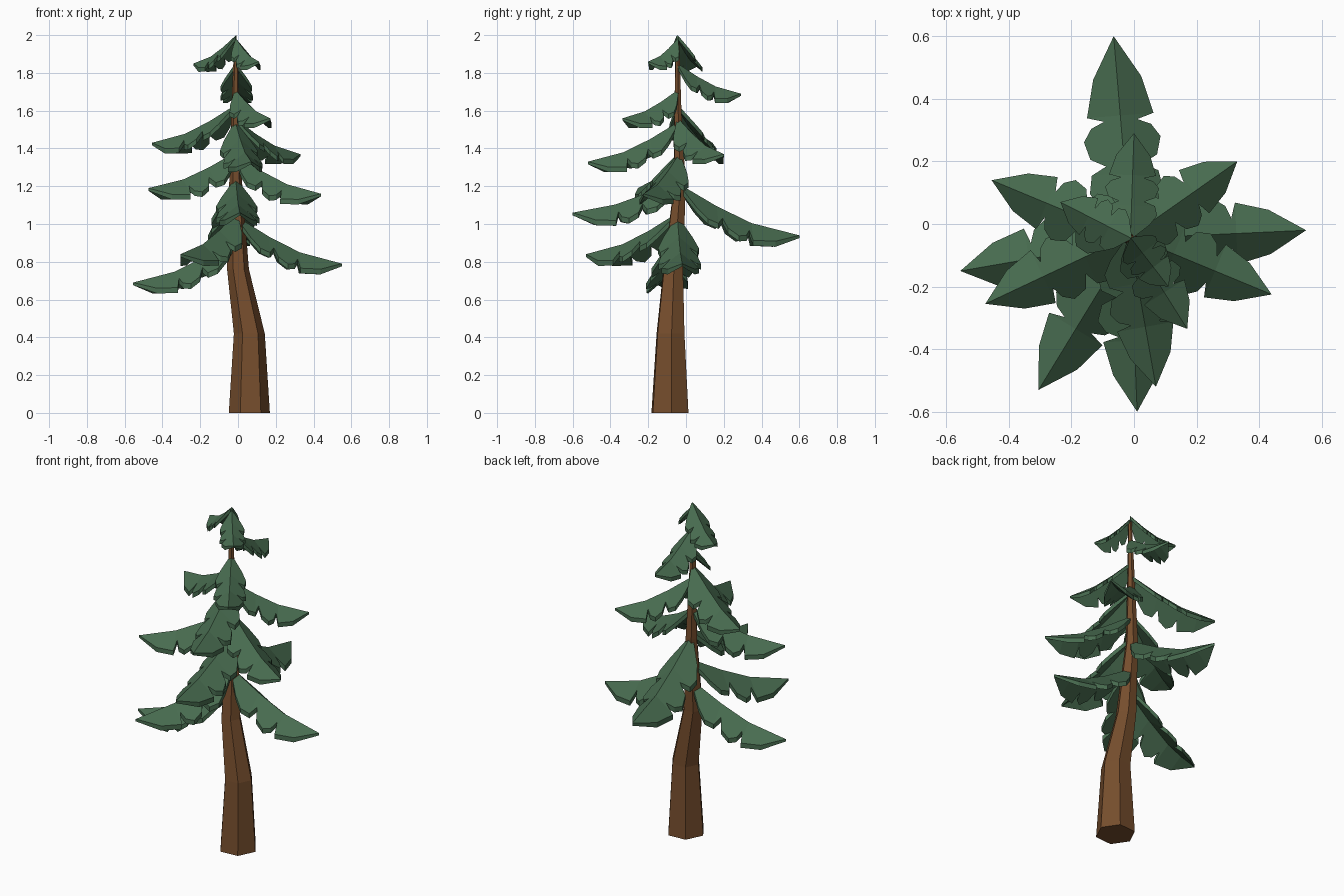
import bpy, bmesh, math
from mathutils import Vector

if "Cube" in bpy.data.objects:
    bpy.data.objects.remove(bpy.data.objects["Cube"])


def material(name, rgb):
    m = bpy.data.materials.new(name)
    m.diffuse_color = (*rgb, 1)
    m.use_nodes = True
    m.node_tree.nodes["Principled BSDF"].inputs["Base Color"].default_value = m.diffuse_color
    return m


def finish(bm, name, mat):
    bmesh.ops.recalc_face_normals(bm, faces=bm.faces)
    me = bpy.data.meshes.new(name)
    bm.to_mesh(me)
    bm.free()
    me.materials.append(mat)
    bpy.context.collection.objects.link(bpy.data.objects.new(name, me))


def lerp_table(table, x):
    for (x0, v0), (x1, v1) in zip(table, table[1:]):
        if x <= x1:
            return v0 + (v1 - v0) * (x - x0) / (x1 - x0)
    return table[-1][1]


bark = material("bark", (0.18, 0.075, 0.026))
needles = material("needles", (0.065, 0.15, 0.08))

# Trunk: bent, tapering hexagonal column (z, (x, y, radius))
trunk = [(0.0, Vector((0.06, -0.085, 0.109))),
         (0.42, Vector((0.06, -0.082, 0.082))),
         (0.76, Vector((0.0, -0.068, 0.058))),
         (1.2, Vector((-0.012, -0.033, 0.035))),
         (1.6, Vector((-0.015, -0.043, 0.021))),
         (1.96, Vector((-0.01, -0.045, 0.010)))]
bm = bmesh.new()
rings = []
for z, (x, y, r) in trunk:
    rings.append([bm.verts.new((x + r * math.cos(a), y + r * math.sin(a), z))
                  for a in (math.radians(60 * i + 4) for i in range(6))])
for lo, hi in zip(rings, rings[1:]):
    for i in range(6):
        j = (i + 1) % 6
        bm.faces.new((lo[i], lo[j], hi[j], hi[i]))
bm.faces.new(rings[0])
bm.faces.new(rings[-1])
finish(bm, "trunk", bark)

# Branch outline: (distance along, half width), three lobes with notches
outline = [(0, 0.1), (0.13, 0.8), (0.22, 1.1), (0.31, 1.0), (0.35, 0.55),
           (0.39, 1.0), (0.48, 1.15), (0.545, 0.9), (0.575, 0.5),
           (0.60, 1.0), (0.79, 0.72), (1, 0.0)]
sag = [(0, 0), (0.31, 0.43), (0.6, 0.76), (1, 1)]


def branch(name, tip, apex_z):
    """Folded drooping slab from the trunk axis to the tip."""
    c = lerp_table(trunk, apex_z)
    base = Vector((c.x, c.y, apex_z))
    tip = Vector(tip)
    run = Vector((tip.x - base.x, tip.y - base.y, 0))
    length = run.length
    side = Vector((-run.y, run.x, 0)) / length
    width = 0.04 + 0.105 * length
    thick = Vector((0, 0, 0.018 + 0.018 * length))
    bm = bmesh.new()
    rows = []
    for t, w in outline:
        ridge = base + run * t
        ridge.z = apex_z + (tip.z - apex_z) * lerp_table(sag, t)
        fold = Vector((0, 0, w * width * 0.85))
        top = [ridge + side * w * width - fold, ridge,
               ridge - side * w * width - fold]
        th = thick * (0.5 if t == 1 else 1)
        if t == 1:
            top = [ridge]
        rows.append(([bm.verts.new(p) for p in top],
                     [bm.verts.new(p - th) for p in top]))
    for (ta, ba), (tb, bb) in zip(rows, rows[1:]):
        if len(tb) == 1:
            tb, bb = tb * 3, bb * 3
        quads = []
        for i in (0, 1):
            quads += [(ta[i], ta[i + 1], tb[i + 1], tb[i]),
                      (ba[i], ba[i + 1], bb[i + 1], bb[i])]
        for i in (0, 2):
            quads.append((ta[i], tb[i], bb[i], ba[i]))
        for q in quads:
            bm.faces.new(list(dict.fromkeys(q)))
    t0, b0 = rows[0]
    for i in (0, 1):
        bm.faces.new((t0[i], t0[i + 1], b0[i + 1], b0[i]))
    finish(bm, name, needles)


# Branches: tip position and height of the root, bottom to top
branches = [((-0.555, -0.15, 0.69), 0.93), ((0.55, -0.02, 0.79), 1.04),
            ((-0.305, -0.53, 0.84), 1.06), ((-0.065, 0.60, 0.94), 1.21),
            ((0.01, -0.60, 1.06), 1.24), ((0.44, -0.225, 1.16), 1.37),
            ((-0.475, -0.255, 1.19), 1.38), ((0.07, -0.52, 1.33), 1.54),
            ((0.33, 0.20, 1.37), 1.56), ((-0.455, 0.14, 1.43), 1.63),
            ((0.17, -0.335, 1.56), 1.71), ((0.0, 0.29, 1.69), 1.85),
            ((0.11, -0.20, 1.86), 1.98), ((-0.235, 0.07, 1.85), 2.0)]
for n, (tip, apex) in enumerate(branches, 1):
    branch(f"branch_{n:02d}", tip, apex)
